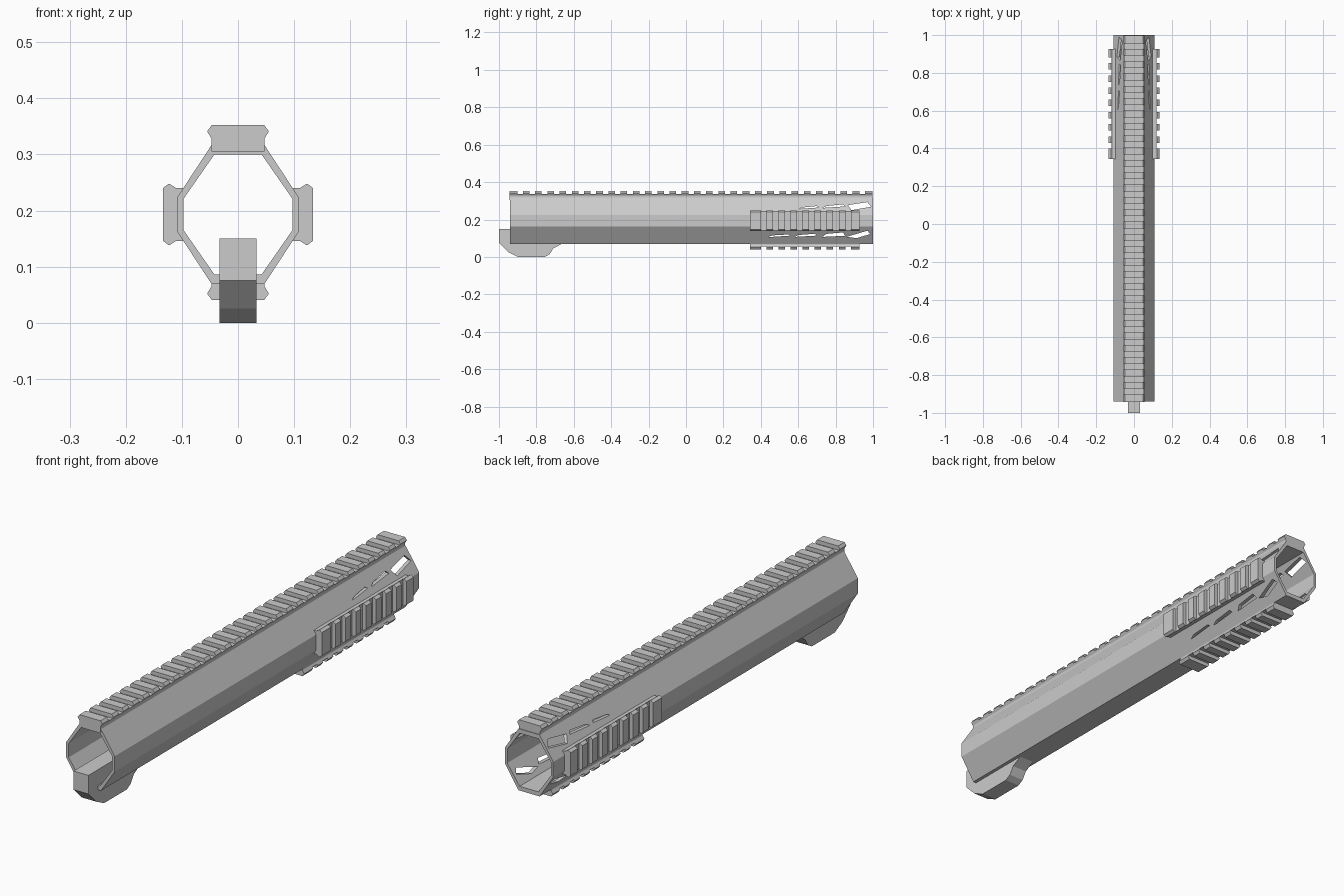
import bpy, bmesh
from math import pi
from mathutils import Matrix, Vector

if "Cube" in bpy.data.objects:
    bpy.data.objects.remove(bpy.data.objects["Cube"])

ZC = 0.193  # height of the tube axis


def make_object(name, bm):
    bmesh.ops.recalc_face_normals(bm, faces=bm.faces)
    mesh = bpy.data.meshes.new(name)
    bm.to_mesh(mesh)
    bm.free()
    obj = bpy.data.objects.new(name, mesh)
    bpy.context.collection.objects.link(obj)
    return obj


def add_prism(bm, base, offset):
    """Extrude a closed polygon of 3D points along an offset."""
    verts = [bm.verts.new(p) for p in base]
    face = bm.faces.new(verts)
    new = bmesh.ops.extrude_face_region(bm, geom=[face], use_keep_orig=True)
    bmesh.ops.translate(bm, vec=Vector(offset),
                        verts=[g for g in new["geom"] if isinstance(g, bmesh.types.BMVert)])


# Hollow eight-sided tube
def octagon(w, h, flat, side):
    half = [(flat, h), (w, side), (w, -side), (flat, -h)]
    return half + [(-x, z) for x, z in reversed(half)]


bm = bmesh.new()
rings = []
for y in (-0.94, 1.0):
    for prof in (octagon(0.108, 0.124, 0.047, 0.031), octagon(0.097, 0.107, 0.042, 0.028)):
        rings.append([bm.verts.new((x, y, ZC + z)) for x, z in prof])
for a, b in ((0, 1), (1, 3), (3, 2), (2, 0)):
    for i in range(8):
        j = (i + 1) % 8
        bm.faces.new((rings[a][i], rings[a][j], rings[b][j], rings[b][i]))
body = make_object("handguard_tube", bm)

# Vent slots on the slanted walls, growing towards the far end
VENTS = [
    [(0.865, 0.277), (0.97, 0.293), (0.99, 0.268), (0.885, 0.25)],
    [(0.73, 0.262), (0.75, 0.272), (0.84, 0.281), (0.85, 0.27)],
    [(0.605, 0.257), (0.62, 0.264), (0.70, 0.272), (0.71, 0.264)],
    [(0.86, 0.108), (0.97, 0.14), (0.985, 0.122), (0.91, 0.1)],
    [(0.73, 0.107), (0.75, 0.123), (0.84, 0.131), (0.85, 0.113)],
    [(0.58, 0.107), (0.60, 0.117), (0.69, 0.124), (0.70, 0.114)],
    [(0.44, 0.106), (0.46, 0.115), (0.55, 0.12), (0.56, 0.114)],
]
bm = bmesh.new()
for vent in VENTS:
    add_prism(bm, [(-0.2, y, z) for y, z in vent], (0.4, 0, 0))
cutter = make_object("vent_cutter", bm)
cutter.hide_render = True
mod = body.modifiers.new("vents", "BOOLEAN")
mod.operation = "DIFFERENCE"
mod.solver = "EXACT"
mod.object = cutter
bpy.context.view_layer.objects.active = body
bpy.ops.object.modifier_apply(modifier=mod.name)
bpy.data.objects.remove(cutter)


# Toothed rails: a continuous base plus a row of raised teeth
def rail(name, angle, base, top, y0, y1, first, pitch, slots, gap=0.03):
    bm = bmesh.new()
    low = top - 0.016

    def section(points, ya, yb):
        full = points + [(-x, r) for x, r in reversed(points)]
        add_prism(bm, [(x, ya, r) for x, r in full], (0, yb - ya, 0))

    section([(0.047, base), (0.047, top - 0.024), (0.052, low)], y0, y1)
    starts = [y0] + [first + gap + pitch * i for i in range(slots)]
    ends = [first + pitch * i for i in range(slots)] + [y1]
    for a, b in zip(starts, ends):
        section([(0.052, low), (0.055, top - 0.011), (0.047, top)], a, b)
    bm.transform(Matrix.Translation((0, 0, ZC)) @ Matrix.Rotation(angle, 4, "Y"))
    return make_object(name, bm)


rail("top_rail", 0, 0.112, 0.159, -0.943, 0.997, -0.902, 0.0653, 29)
for name, angle, base, top in (("right_rail", pi / 2, 0.098, 0.134),
                               ("left_rail", -pi / 2, 0.098, 0.134),
                               ("bottom_rail", pi, 0.109, 0.152)):
    rail(name, angle, base, top, 0.343, 0.927, 0.40, 0.0645, 8)

# Rear foot
foot = [(-1, 0.15), (-1, 0.075), (-0.95, 0.025), (-0.92, 0.01), (-0.90, 0), (-0.755, 0),
        (-0.73, 0.014), (-0.71, 0.045), (-0.66, 0.072), (-0.66, 0.09), (-0.72, 0.15)]
bm = bmesh.new()
add_prism(bm, [(-0.033, y, z) for y, z in foot], (0.066, 0, 0))
make_object("rear_foot", bm)
